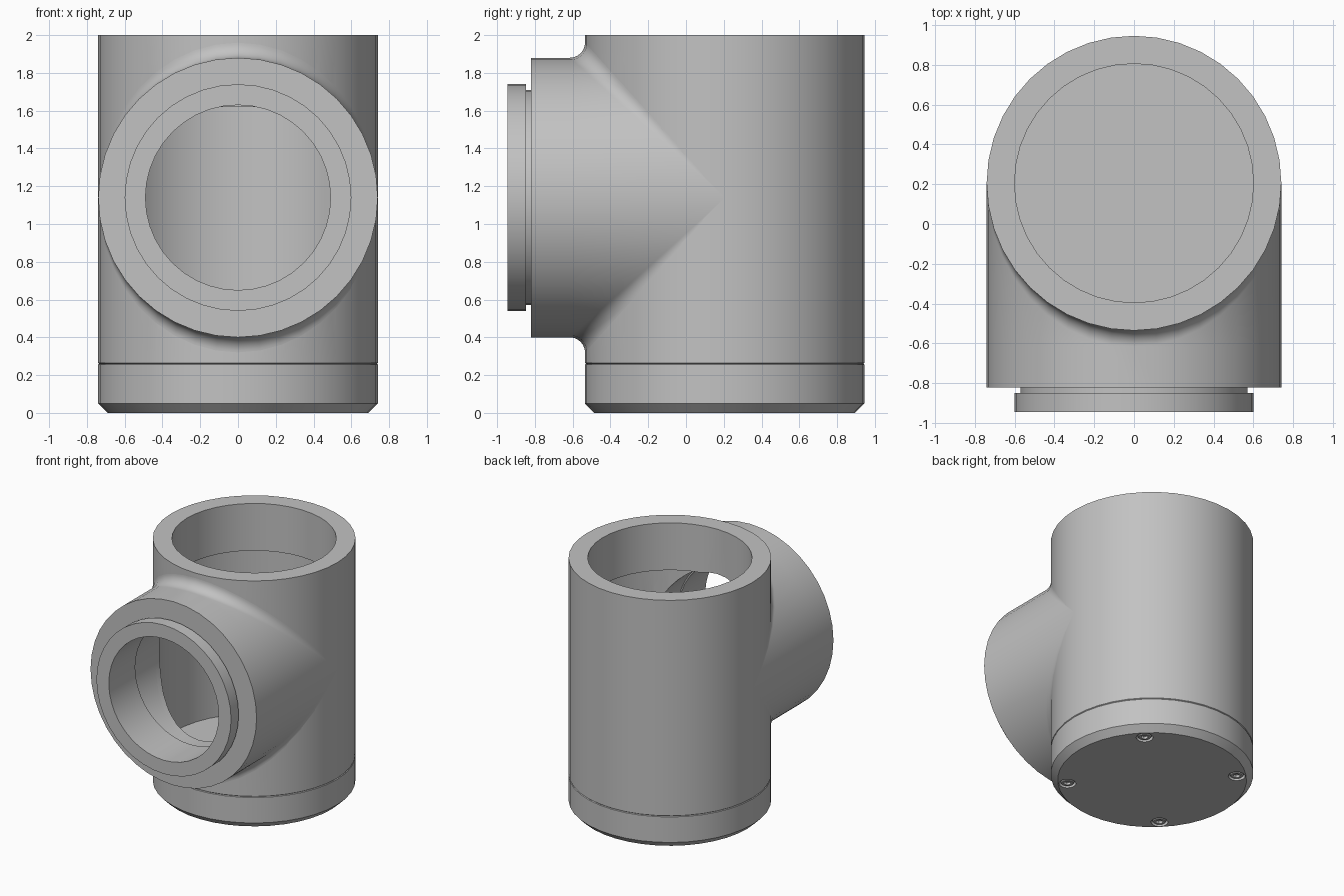
import bpy, bmesh
from math import sin, cos, pi, radians, sqrt
from mathutils import Vector

if "Cube" in bpy.data.objects:
    bpy.data.objects.remove(bpy.data.objects["Cube"], do_unlink=True)

SEGS = 40
R = 0.74          # outer radius of body and branch
CHAMBER = 0.70    # inner chamber radius
FILLET = 0.08
BODY_Y = 0.205    # vertical axis position
BRANCH_Z = 1.14   # horizontal axis height
BORE = 0.50

grey = bpy.data.materials.new("plain grey")
grey.use_nodes = True
grey.diffuse_color = (0.54, 0.54, 0.54, 1)
grey.node_tree.nodes["Principled BSDF"].inputs["Base Color"].default_value = (0.54, 0.54, 0.54, 1)


def angles(n=SEGS):
    return [2 * pi * i / n for i in range(n)]


def upright(r, z, cx=0.0, cy=BODY_Y, n=SEGS):
    return [Vector((cx + r * cos(t), cy + r * sin(t), z)) for t in angles(n)]


def sideways(r, y):
    return [Vector((r * cos(t), y, BRANCH_Z + r * sin(t))) for t in angles()]


def loft(name, rings, closed=False, caps=False):
    """Skin a row of equal-sized rings."""
    bm = bmesh.new()
    loops = [[bm.verts.new(p) for p in ring] for ring in rings]
    n = len(loops[0])
    pairs = list(zip(loops, loops[1:]))
    if closed:
        pairs.append((loops[-1], loops[0]))
    for a, b in pairs:
        for j in range(n):
            k = (j + 1) % n
            bm.faces.new((a[j], b[j], b[k], a[k]))
    if caps:
        bm.faces.new(loops[0])
        bm.faces.new(loops[-1][::-1])
    bmesh.ops.remove_doubles(bm, verts=bm.verts, dist=1e-5)
    mesh = bpy.data.meshes.new(name)
    bm.to_mesh(mesh)
    bm.free()
    obj = bpy.data.objects.new(name, mesh)
    bpy.context.collection.objects.link(obj)
    mesh.materials.append(grey)
    return obj


def cut(obj, cutter):
    cutter.hide_render = True
    mod = obj.modifiers.new("cut", 'BOOLEAN')
    mod.operation = 'DIFFERENCE'
    mod.solver = 'EXACT'
    mod.object = cutter
    bpy.context.view_layer.objects.active = obj
    bpy.ops.object.modifier_apply(modifier=mod.name)
    bpy.data.objects.remove(cutter, do_unlink=True)


def smooth(obj):
    obj.data.shade_smooth()
    obj.data.set_sharp_from_angle(angle=radians(30))


# Upright body: hollow tube with a narrower socket at the top
body_profile = [(R, 2), (R, 0.265), (R - 0.005, 0.26), (CHAMBER, 0.26),
                (CHAMBER, 1.62), (0.6, 1.62), (0.6, 2)]
body = loft("body", [upright(r, z) for r, z in body_profile], closed=True)
cut(body, loft("bore_cutter", [sideways(BORE, -0.8), sideways(BORE, 0)], caps=True))
smooth(body)

# Branch: bore, stepped spigot and collar, blended into the body
start = [Vector((p.x, BODY_Y - sqrt((CHAMBER + 0.02) ** 2 - p.x ** 2), p.z))
         for p in sideways(BORE, 0)]
branch_profile = [(BORE, -0.61), (0.49, -0.61), (0.49, -0.945), (0.6, -0.945),
                  (0.6, -0.848), (0.57, -0.848), (0.57, -0.82), (R, -0.82), (R, -0.615)]
rings = [start] + [sideways(r, y) for r, y in branch_profile]
STEPS = 8
for i in range(STEPS + 1):
    ring = []
    for t in angles():
        c, s = cos(t), sin(t)
        centre = Vector((c, -abs(s), s)) * (R + FILLET)
        normal = Vector((-c, 0, -s)).lerp(Vector((-c, abs(s), 0)), i / STEPS).normalized()
        ring.append(Vector((0, BODY_Y, BRANCH_Z)) + centre + normal * FILLET)
    rings.append(ring)
smooth(loft("branch", rings))

# End cap closing the bottom, with countersunk screw holes
cap_profile = [(R - 0.005, 0.26), (R, 0.255), (R, 0.05), (0.69, 0)]
cap = loft("end_cap", [upright(r, z) for r, z in cap_profile], caps=True)


def hexagon(r, z, cx, cy):
    pts = []
    for t in angles(24):
        d = r * cos(pi / 6) / cos(t % (pi / 3) - pi / 6)
        pts.append(Vector((cx + d * cos(t), cy + d * sin(t), z)))
    return pts


# Screws with hexagonal sockets
for i in range(4):
    a = pi / 4 + i * pi / 2
    x, y = 0.62 * cos(a), BODY_Y + 0.62 * sin(a)
    hole = [upright(0.062, 0.03, x, y, 24), upright(0.062, -0.05, x, y, 24)]
    cut(cap, loft("hole_cutter", hole, caps=True))
    head = [upright(r, z, x, y, 24) for r, z in [(0.05, 0.035), (0.05, 0.012), (0.042, 0.003)]]
    socket = [hexagon(0.028, 0.003, x, y), hexagon(0.026, 0.022, x, y)]
    smooth(loft("screw_%d" % (i + 1), head + socket, caps=True))
smooth(cap)
